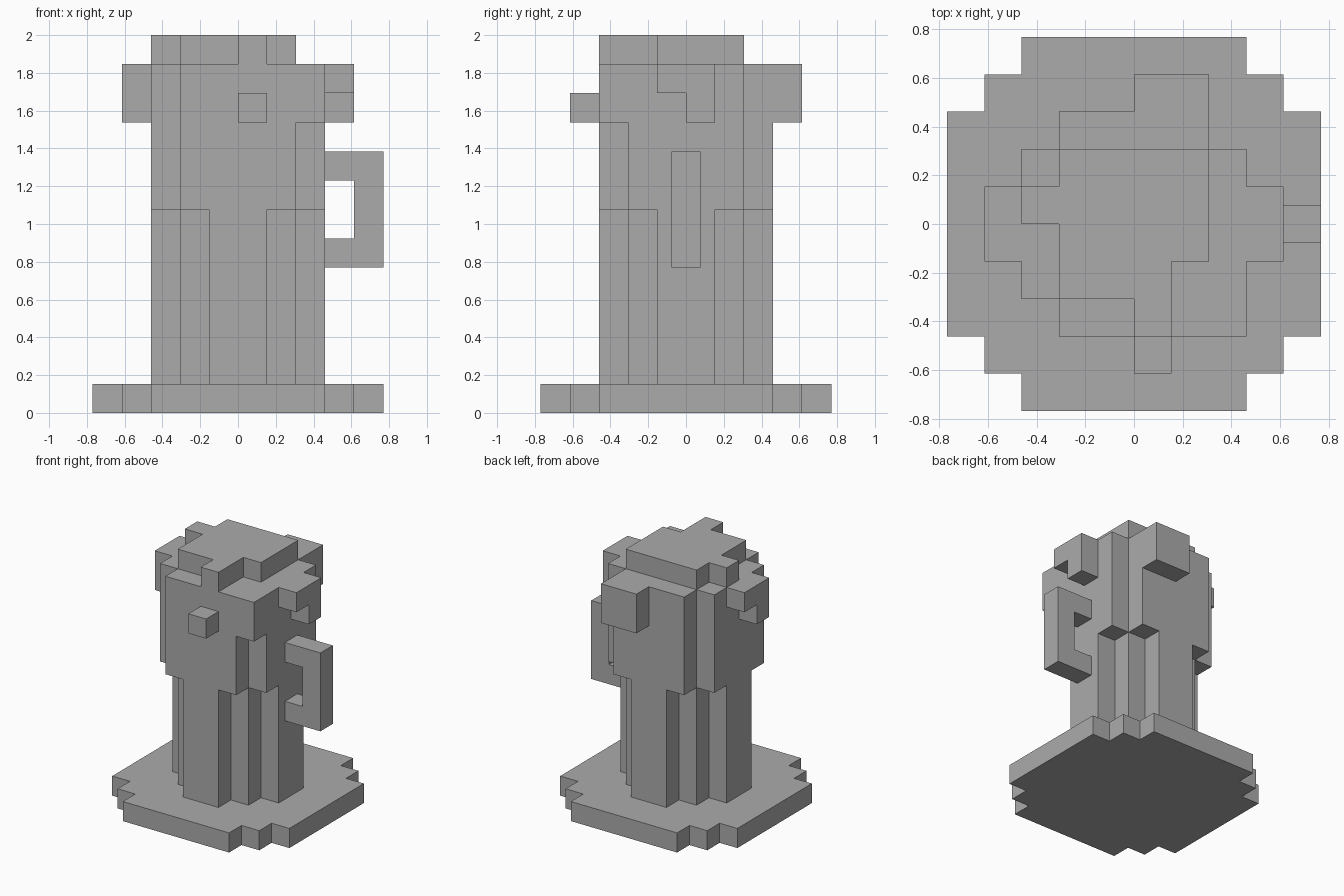
import bpy
import bmesh

U = 2 / 13  # one block

cube = bpy.data.objects.get("Cube")
if cube:
    bpy.data.objects.remove(cube, do_unlink=True)

grey = bpy.data.materials.new("stone_grey")
grey.use_nodes = True
colour = (0.41, 0.41, 0.41, 1)
grey.diffuse_color = colour
grey.node_tree.nodes["Principled BSDF"].inputs["Base Color"].default_value = colour


def prism(name, outline, axis, lo, hi):
    """Extrude an outline, given in blocks, along an axis from lo to hi."""
    bm = bmesh.new()

    def place(p, depth):
        co = list(p)
        co.insert("xyz".index(axis), depth)
        return bm.verts.new([c * U for c in co])

    face = bm.faces.new([place(p, lo) for p in outline])
    moved = bmesh.ops.extrude_face_region(bm, geom=[face])["geom"]
    verts = [v for v in moved if isinstance(v, bmesh.types.BMVert)]
    for v in verts:
        v.co["xyz".index(axis)] = hi * U
    bmesh.ops.recalc_face_normals(bm, faces=bm.faces[:])
    mesh = bpy.data.meshes.new(name)
    bm.to_mesh(mesh)
    bm.free()
    mesh.materials.append(grey)
    obj = bpy.data.objects.new(name, mesh)
    bpy.context.collection.objects.link(obj)
    return obj


def box(x0, x1, y0, y1):
    return [(x0, y0), (x1, y0), (x1, y1), (x0, y1)]


def four_way(quarter):
    """Mirror the stepped corner of one quadrant into a closed outline."""
    left = [(-x, y) for x, y in reversed(quarter)]
    half = quarter + left
    return half + [(-x, -y) for x, y in half]


# Stepped round base and shaft
prism("base", four_way([(5, 3), (4, 3), (4, 4), (3, 4), (3, 5)]), "z", 0, 1)
prism("shaft", four_way([(3, 1), (2, 1), (2, 2), (1, 2), (1, 3)]), "z", 1, 7)
prism("upper_body", four_way([(3, 2), (2, 2), (2, 3)]), "z", 7, 10)

# Head, with one front corner filled
prism("head", [(3, 2), (2, 2), (2, 3), (-2, 3), (-2, 2), (-3, 2),
               (-3, -2), (-2, -2), (-2, -3), (3, -3)], "z", 10, 12)
prism("crown", [(2, 2), (-2, 2), (-2, 1), (-3, 1), (-3, 0), (-2, 0), (-2, -2),
                (0, -2), (0, -3), (1, -3), (1, -1), (2, -1)], "z", 12, 13)
prism("front_knob", box(0, 1, -4, -3), "z", 10, 11)
prism("back_lump", box(0, 2, 3, 4), "z", 10, 12)

# Stepped side lumps, each the other turned half round
ear = [(-1, 12), (-1, 11), (0, 11), (0, 10), (1, 10), (1, 12)]
prism("left_lump", ear, "x", 3, 4)
prism("right_lump", [(-y, z) for y, z in ear], "x", -4, -3)

# Side handle
prism("handle", [(3, 5), (5, 5), (5, 9), (3, 9), (3, 8), (4, 8), (4, 6), (3, 6)],
      "y", -0.5, 0.5)
